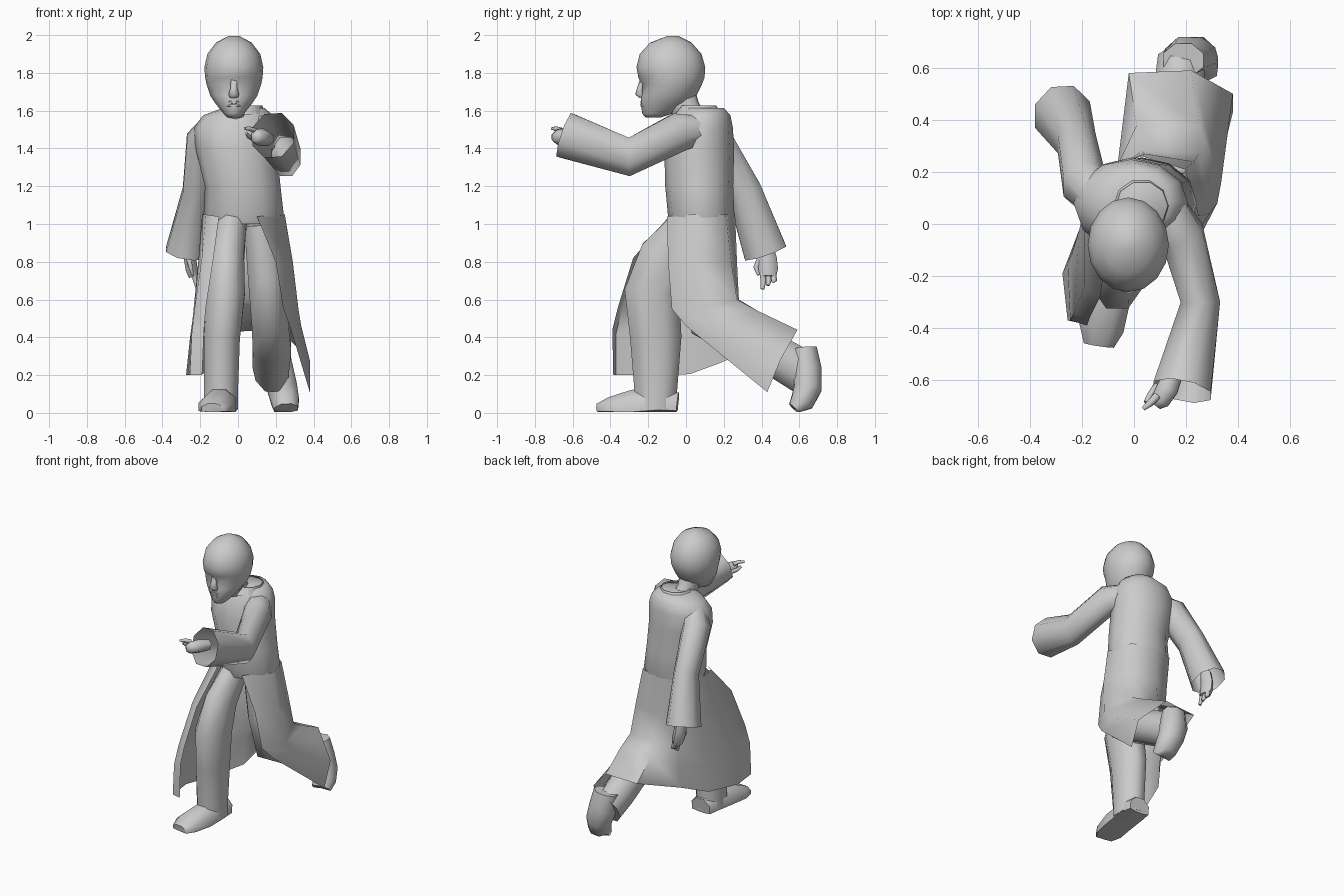
import bpy, bmesh, math
from mathutils import Vector


def finish(name, bm, angle):
    bmesh.ops.recalc_face_normals(bm, faces=bm.faces)
    me = bpy.data.meshes.new(name)
    bm.to_mesh(me)
    bm.free()
    for p in me.polygons:
        p.use_smooth = True
    me.set_sharp_from_angle(angle=math.radians(angle))
    ob = bpy.data.objects.new(name, me)
    bpy.context.collection.objects.link(ob)
    return ob


def loft(name, rings, closed=True, cap_start=True, cap_end=True, angle=60):
    """Skin a list of point rings."""
    bm = bmesh.new()
    rows = [[bm.verts.new(p) for p in r] for r in rings]
    n = len(rows[0])
    for a, b in zip(rows, rows[1:]):
        for i in range(n if closed else n - 1):
            j = (i + 1) % n
            bm.faces.new((a[i], a[j], b[j], b[i]))
    if closed and cap_start:
        bm.faces.new(rows[0])
    if closed and cap_end:
        bm.faces.new(rows[-1])
    return finish(name, bm, angle)


def tube(name, path, n=8, cap_end=True, floor=0.005):
    """Limb along a path of (x, y, z, half width in x, half depth)."""
    pts = [Vector(p[:3]) for p in path]
    rings = []
    for k, p in enumerate(path):
        a, b = pts[max(k - 1, 0)], pts[min(k + 1, len(pts) - 1)]
        t = (b - a).normalized()
        u = Vector((1, 0, 0))
        u = (u - t * u.dot(t)).normalized()
        v = t.cross(u)
        ring = []
        for i in range(n):
            w = 2 * math.pi * (i + 0.5) / n
            q = pts[k] + u * p[3] * 1.05 * math.cos(w) + v * p[4] * 1.05 * math.sin(w)
            q.z = max(q.z, floor)
            ring.append(q)
        rings.append(ring)
    return loft(name, rings, cap_end=cap_end, angle=68)


def oval(cx, cy, z, rx, ry, n=12):
    return [(cx + rx * math.cos(2 * math.pi * i / n),
             cy + ry * math.sin(2 * math.pi * i / n), z) for i in range(n)]


# Head: rings of (z, front y, back y, half width), eye sockets pressed in
HX = -0.022
head = []
for z, f, b, rx in [(1.565, -.215, -.13, .035), (1.585, -.232, -.07, .055),
                    (1.635, -.238, .01, .095), (1.68, -.24, .055, .125),
                    (1.74, -.238, .085, .145), (1.775, -.252, .098, .152),
                    (1.83, -.262, .102, .156), (1.90, -.245, .082, .14),
                    (1.96, -.19, .03, .095), (1.995, -.10, -.04, .03)]:
    ring = oval(HX, (f + b) / 2, z, rx, (b - f) / 2, 16)
    if z == 1.74:
        ring = [(x, y + (.022 if i in (11, 13) else 0), zz)
                for i, (x, y, zz) in enumerate(ring)]
    head.append(ring)
loft("head", head, angle=60)

# Nose, lips and neck
tube("nose", [(HX, -.232, 1.775, .016, .008), (HX, -.242, 1.72, .02, .016),
              (HX, -.246, 1.688, .03, .022), (HX, -.235, 1.672, .025, .01)], 6)
for name, z in [("upper_lip", 1.645), ("lower_lip", 1.628)]:
    tube(name, [(HX, -.225, z, .04, .009), (HX, -.241, z, .03, .006)], 6)
tube("neck", [(0, .05, 1.54, .065, .075), (-.01, .0, 1.6, .06, .075),
              (-.02, -.03, 1.68, .07, .08)], 10)

# Coat body, tucked inside the skirt at the waist, and collar
loft("coat_body", [oval(.03, .08, 1.0, .195, .16), oval(.03, .08, 1.05, .212, .176),
                   oval(.025, .07, 1.2, .2, .18), oval(-.01, .07, 1.4, .215, .185),
                   oval(-.012, .08, 1.51, .22, .168), oval(.0, .09, 1.575, .185, .145),
                   oval(.03, .085, 1.615, .11, .115)], angle=65)
loft("collar", [oval(.02, .065, 1.58, .12, .13, 10), oval(.03, .07, 1.628, .1, .095, 10)],
     cap_start=False, cap_end=False)

# Coat skirt: open in front, columns run from left front edge round the back
waist = [(.10, -.10, 1.04), (.248, .03, 1.05), (.195, .21, 1.05), (.03, .26, 1.05), (-.11, .225, 1.05),
         (-.165, .15, 1.05), (-.19, .06, 1.05), (-.17, -.04, 1.05), (-.10, -.09, 1.04)]
thigh = [(.20, -.095, .80), (.29, .04, .80), (.23, .24, .80), (.04, .27, .80), (-.09, .22, .80),
         (-.17, .11, .80), (-.21, -.02, .80), (-.19, -.24, .83), (-.13, -.28, .82)]
knee = [(.24, -.075, .55), (.32, .08, .55), (.25, .27, .60), (.03, .28, .60), (-.09, .20, .56),
        (-.18, .06, .52), (-.24, -.12, .50), (-.23, -.34, .55), (-.17, -.36, .56)]
shin = [(.275, .0, .46), (.335, .16, .46), (.25, .38, .54), (.01, .38, .54), (-.08, .19, .44),
        (-.185, .045, .40), (-.255, -.15, .39), (-.245, -.37, .42), (-.18, -.39, .44)]
hem = [(.38, .43, .11), (.38, .50, .28), (.22, .59, .44), (-.02, .58, .43), (-.07, .17, .26),
       (-.19, .02, .205), (-.275, -.19, .20), (-.255, -.37, .20), (-.19, -.385, .20)]
loft("coat_skirt", [waist, thigh, knee, shin, hem], closed=False, angle=65)

# Sleeves
left_sleeve = [(.09, .09, 1.50, .09, .07), (.185, -.04, 1.485, .085, .105),
               (.255, -.3, 1.355, .078, .105), (.185, -.64, 1.47, .115, .125)]
right_sleeve = [(-.12, .09, 1.52, .08, .06), (-.19, .15, 1.44, .085, .10),
                (-.22, .31, 1.17, .075, .095), (-.275, .42, .85, .11, .118)]
for name, path in [("left_sleeve", left_sleeve), ("right_sleeve", right_sleeve)]:
    tube(name, path, cap_end=False)

# Hands: palm, curled fingers, pointing finger and thumb
tube("left_palm", [(.16, -.56, 1.45, .035, .035), (.13, -.63, 1.46, .045, .045),
                   (.10, -.68, 1.46, .04, .04), (.085, -.70, 1.46, .02, .025)], 6)
tube("left_finger", [(.09, -.66, 1.495, .015, .014), (.06, -.69, 1.505, .014, .012),
                     (.035, -.71, 1.505, .008, .007)], 6)
tube("left_thumb", [(.09, -.62, 1.45, .016, .016), (.06, -.66, 1.46, .012, .012),
                    (.045, -.685, 1.48, .008, .008)], 6)
tube("right_palm", [(-.255, .42, .90, .035, .035), (-.255, .43, .82, .035, .048),
                    (-.245, .435, .76, .035, .05), (-.235, .435, .72, .028, .04)], 6)
for i in range(3):
    y = .405 + .028 * i
    tube("right_finger_%d" % i, [(-.24, y, .75, .014, .015), (-.225, y + .005, .70, .014, .015),
                                 (-.215, y, .655 + .02 * i, .009, .009)], 6)
tube("right_thumb", [(-.26, .39, .81, .014, .016), (-.25, .37, .77, .012, .013),
                     (-.24, .385, .73, .007, .008)], 6)

# Trousers
tube("front_trouser", [(-.03, .02, 1.02, .08, .09), (-.055, -.11, .83, .09, .14),
                       (-.065, -.18, .64, .105, .15), (-.085, -.16, .40, .098, .14),
                       (-.09, -.16, .10, .092, .115), (-.09, -.16, .02, .092, .115)])
tube("back_trouser", [(.12, .06, 1.0, .09, .11), (.15, .08, .72, .10, .12),
                      (.17, .12, .49, .10, .115), (.18, .36, .36, .105, .11),
                      (.175, .52, .275, .10, .115), (.18, .625, .215, .09, .12)])

# Shoes
tube("front_shoe", [(-.085, -.045, .04, .075, .07), (-.09, -.14, .05, .09, .085),
                    (-.10, -.28, .04, .09, .085), (-.125, -.40, .03, .088, .055),
                    (-.135, -.465, .02, .06, .03)])
tube("back_shoe", [(.19, .63, .34, .08, .065), (.205, .64, .23, .09, .08),
                   (.235, .645, .13, .082, .075), (.25, .615, .06, .075, .065),
                   (.255, .575, .02, .065, .04)])
